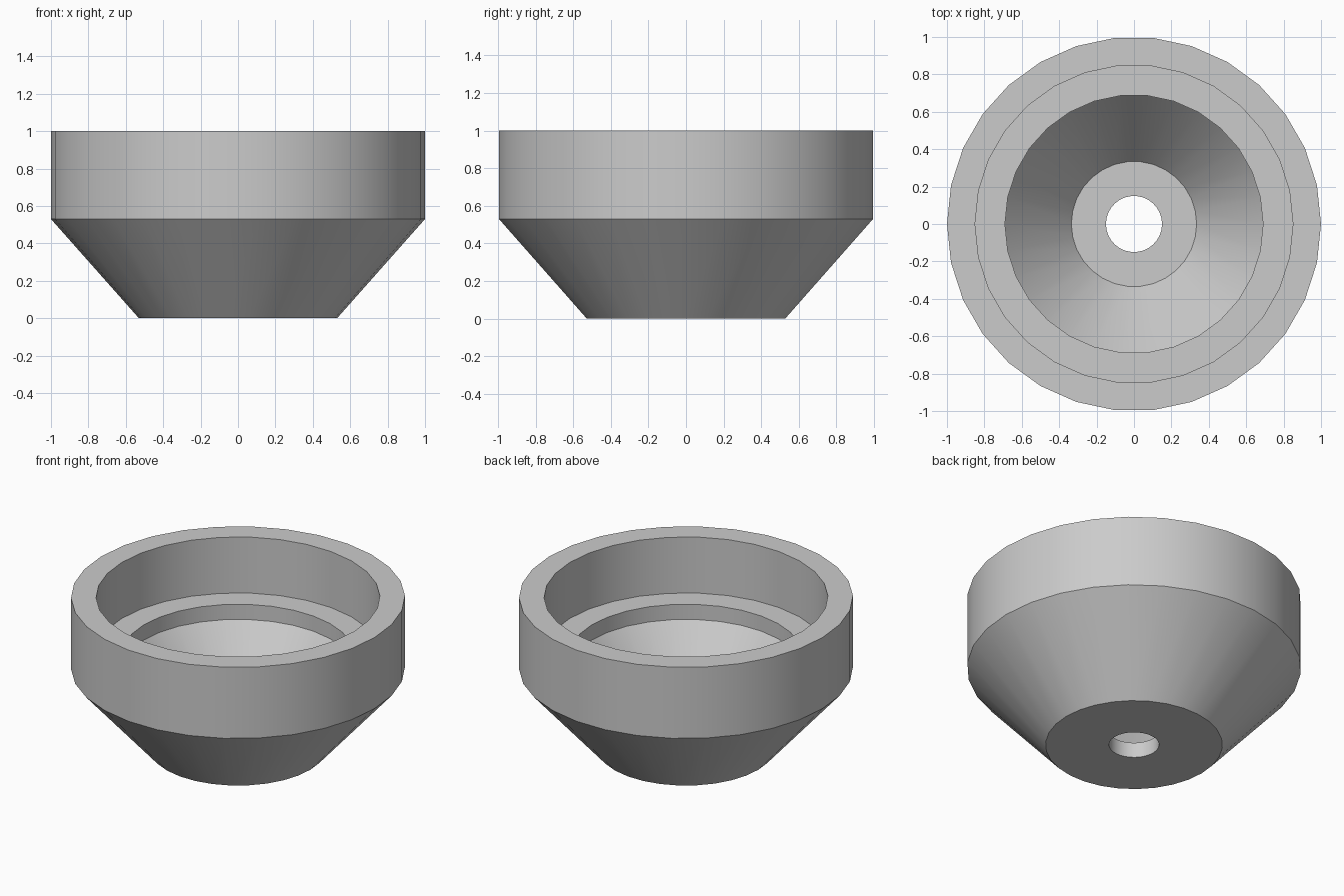
import bpy
import bmesh
from math import cos, sin, tau, radians

cube = bpy.data.objects.get("Cube")
if cube:
    bpy.data.objects.remove(cube, do_unlink=True)

SIDES = 30

# Closed cross-section (radius, height), from the bottom of the hole outwards
PROFILE = [
    (0.15, 0.0), (0.53, 0.0),       # underside
    (1.0, 0.53), (1.0, 1.0),        # outer cone and rim wall
    (0.85, 1.0), (0.85, 0.63),      # rim top and upper recess
    (0.69, 0.63), (0.69, 0.53),     # ledge and short step
    (0.335, 0.1), (0.15, 0.1),      # inner cone and floor
]


def make_material(name, colour):
    mat = bpy.data.materials.new(name)
    mat.use_nodes = True
    mat.diffuse_color = colour
    mat.node_tree.nodes["Principled BSDF"].inputs["Base Color"].default_value = colour
    return mat


def lathe(name, profile, sides, material):
    """Turn a closed profile around the z axis."""
    bm = bmesh.new()
    rings = []
    for i in range(sides):
        a = tau * i / sides
        rings.append([bm.verts.new((r * cos(a), r * sin(a), z)) for r, z in profile])
    for i, ring in enumerate(rings):
        following = rings[(i + 1) % sides]
        for j in range(len(profile)):
            k = (j + 1) % len(profile)
            bm.faces.new((ring[j], following[j], following[k], ring[k]))
    bmesh.ops.recalc_face_normals(bm, faces=bm.faces)
    mesh = bpy.data.meshes.new(name)
    bm.to_mesh(mesh)
    bm.free()
    mesh.materials.append(material)
    obj = bpy.data.objects.new(name, mesh)
    bpy.context.collection.objects.link(obj)
    return obj


# Turned funnel body with through hole
grey = make_material("light_grey", (0.6, 0.6, 0.6, 1.0))
body = lathe("funnel_body", PROFILE, SIDES, grey)

# Smooth round walls, sharp rims
bpy.ops.object.select_all(action="DESELECT")
body.select_set(True)
bpy.context.view_layer.objects.active = body
bpy.ops.object.shade_smooth_by_angle(angle=radians(30))
